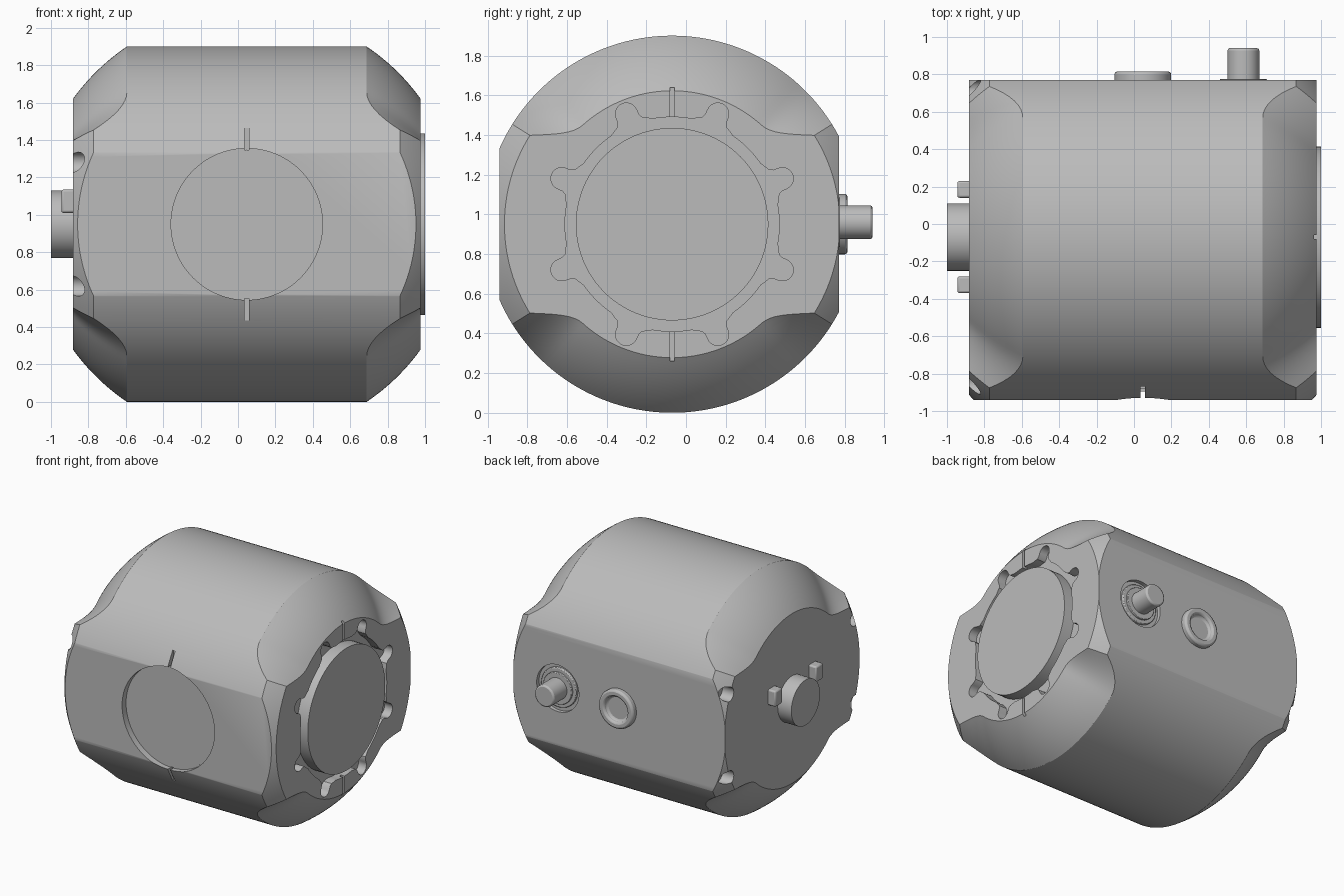
import bpy, bmesh
from math import sin, cos, sqrt, radians, pi, asin

cube = bpy.data.objects.get("Cube")
if cube:
    bpy.data.objects.remove(cube, do_unlink=True)

grey = bpy.data.materials.new("housing_grey")
grey.use_nodes = True
colour = (0.5, 0.5, 0.5, 1)
grey.diffuse_color = colour
grey.node_tree.nodes["Principled BSDF"].inputs["Base Color"].default_value = colour

CX, CY, CZ = 0.047, -0.07, 0.95      # housing centre
R, HALF = 0.95, 0.928                # housing radius and half length
FRONT, BACK = -0.94, 0.77            # flat side planes
XR, XL = CX + HALF, CX - HALF        # end planes


def finish(name, bm):
    bmesh.ops.recalc_face_normals(bm, faces=bm.faces)
    mesh = bpy.data.meshes.new(name)
    bm.to_mesh(mesh)
    bm.free()
    mesh.materials.append(grey)
    ob = bpy.data.objects.new(name, mesh)
    bpy.context.collection.objects.link(ob)
    return ob


def smooth(ob):
    bpy.ops.object.select_all(action='DESELECT')
    ob.select_set(True)
    bpy.context.view_layer.objects.active = ob
    bpy.ops.object.shade_smooth_by_angle(angle=radians(28))


def circle(u, v, r, n=64):
    return [(u + r * cos(2 * pi * i / n), v + r * sin(2 * pi * i / n)) for i in range(n)]


def rect(u, v, w, h):
    return [(u - w / 2, v - h / 2), (u + w / 2, v - h / 2), (u + w / 2, v + h / 2), (u - w / 2, v + h / 2)]


def prism(name, outline, axis, lo, hi):
    """Extrude a flat outline along x or y."""
    bm = bmesh.new()
    place = (lambda u, v, w: (w, u, v)) if axis == "x" else (lambda u, v, w: (u, w, v))
    a, b = [[bm.verts.new(place(u, v, w)) for u, v in outline] for w in (lo, hi)]
    bm.faces.new(a)
    bm.faces.new(b)
    for i in range(len(a)):
        j = (i + 1) % len(a)
        bm.faces.new((a[i], a[j], b[j], b[i]))
    return finish(name, bm)


def part(name, outline, axis, lo, hi, bevel=0):
    ob = prism(name, outline, axis, lo, hi)
    if bevel:
        mod = ob.modifiers.new("Bevel", 'BEVEL')
        mod.width, mod.segments, mod.limit_method = bevel, 2, 'ANGLE'
        mod.angle_limit = radians(40)
    smooth(ob)
    return ob


def carve(ob, cutters):
    bpy.context.view_layer.objects.active = ob
    for cutter in cutters:
        mod = ob.modifiers.new("Cut", 'BOOLEAN')
        mod.operation, mod.solver, mod.object = 'DIFFERENCE', 'EXACT', cutter
        bpy.ops.object.modifier_apply(modifier=mod.name)
        bpy.data.objects.remove(cutter, do_unlink=True)


# Housing: barrel whose ends are deep spherical cuts above and below,
# sweeping out to a wider spherical rounding at the sides
def end_profile(blend, steps=12):
    def arc(ball):
        a0, a1 = asin(R / ball), asin(sqrt(ball ** 2 - HALF ** 2) / ball)
        return [(ball * cos(a0 + (a1 - a0) * i / steps), ball * sin(a0 + (a1 - a0) * i / steps))
                for i in range(steps + 1)]
    return [(p[0] + (q[0] - p[0]) * blend, p[1] + (q[1] - p[1]) * blend)
            for p, q in zip(arc(1.146), arc(1.255))]


bm = bmesh.new()
rows = []
for deg in range(0, 360, 2):
    from_pole = min(deg % 180, 180 - deg % 180)
    u = min(max((from_pole - 42) / 16, 0), 1)
    prof = end_profile(u ** 2)
    line = [(-x, r) for x, r in reversed(prof)] + prof
    t = radians(deg)
    rows.append([bm.verts.new((CX + x, CY + r * sin(t), CZ + r * cos(t))) for x, r in line])
for k, row in enumerate(rows):
    nxt = rows[(k + 1) % len(rows)]
    for i in range(len(row) - 1):
        bm.faces.new((row[i], row[i + 1], nxt[i + 1], nxt[i]))
bm.faces.new([row[0] for row in rows])
bm.faces.new([row[-1] for row in rows])
bmesh.ops.recalc_face_normals(bm, faces=bm.faces)
for y, side in ((FRONT, -1), (BACK, 1)):
    cut = bmesh.ops.bisect_plane(bm, geom=bm.verts[:] + bm.edges[:] + bm.faces[:], dist=1e-5,
                                 plane_co=(0, y, 0), plane_no=(0, side, 0), clear_outer=True)
    rim = [e for e in cut["geom_cut"] if isinstance(e, bmesh.types.BMEdge)]
    bmesh.ops.holes_fill(bm, edges=rim, sides=0)
housing = finish("housing", bm)

# Outline of the end recess: a circle with eight round lobes
lobes = []
for k in range(8):
    mid = radians(22.5 + 45 * k)
    half = [(0.545, -0.085), (0.555, -0.066), (0.575, -0.056)]
    tip = [(0.602 + 0.055 * cos(a * pi / 12), 0.055 * sin(a * pi / 12)) for a in range(-6, 7)]
    shape = half + tip + [(r, -s) for r, s in reversed(half)]
    shape += [(0.54 * cos(radians(a)), 0.54 * sin(radians(a))) for a in range(12, 34, 3)]
    lobes += [(CY + r * cos(mid) - s * sin(mid), CZ + r * sin(mid) + s * cos(mid)) for r, s in shape]

cutters = [
    prism("lobed_recess_cutter", lobes, "x", XR - 0.07, XR + 0.1),
    prism("front_window_cutter", circle(CX, CZ, 0.405, 96), "y", FRONT - 0.1, FRONT + 0.05),
    prism("shaft_seat_cutter", circle(0.585, CZ + 0.01, 0.185), "y", BACK - 0.03, BACK + 0.1),
]
for s in (-1, 1):
    cutters.append(prism("end_slot_cutter", rect(CY, CZ + s * 0.61, 0.022, 0.16), "x", XR - 0.03, XR + 0.1))
    cutters.append(prism("front_slot_cutter", rect(CX, CZ + s * 0.45, 0.022, 0.13), "y", FRONT - 0.1, FRONT + 0.08))
    for t in (-1, 1):
        cutters.append(prism("bolt_hole_cutter", circle(CY + t * 0.785, CZ + s * 0.33, 0.055, 32),
                             "x", XL - 0.1, XL + 0.1))
carve(housing, cutters)
smooth(housing)

# Front window and end disc
part("front_window", circle(CX, CZ, 0.398, 96), "y", FRONT + 0.045, FRONT + 0.06)
part("end_disc", circle(CY, CZ, 0.485, 96), "x", XR - 0.08, 1.0)

# Knob and two tabs on the other end
part("end_knob", circle(CY, CZ, 0.18), "x", -1.0, XL + 0.02)
for side, y in (("left", 0.185), ("right", -0.325)):
    part(side + "_tab", rect(y, 1.073, 0.09, 0.125), "x", -0.945, XL + 0.02, 0.012)

# Back shaft with stepped washers
SX, SZ = 0.585, CZ + 0.01
part("shaft_washer", circle(SX, SZ, 0.155), "y", BACK - 0.04, BACK - 0.01, 0.006)
part("shaft_flange", circle(SX, SZ, 0.125), "y", BACK - 0.04, BACK + 0.006, 0.004)
part("shaft", circle(SX, SZ, 0.085), "y", BACK - 0.04, 0.94, 0.012)

# Back ring socket
socket = prism("ring_socket", circle(CX, CZ, 0.152), "y", BACK - 0.02, BACK + 0.045)
carve(socket, [prism("socket_cutter", circle(CX, CZ, 0.1), "y", BACK + 0.01, BACK + 0.2)])
bevel = socket.modifiers.new("Bevel", 'BEVEL')
bevel.width, bevel.segments, bevel.limit_method = 0.015, 2, 'ANGLE'
smooth(socket)
